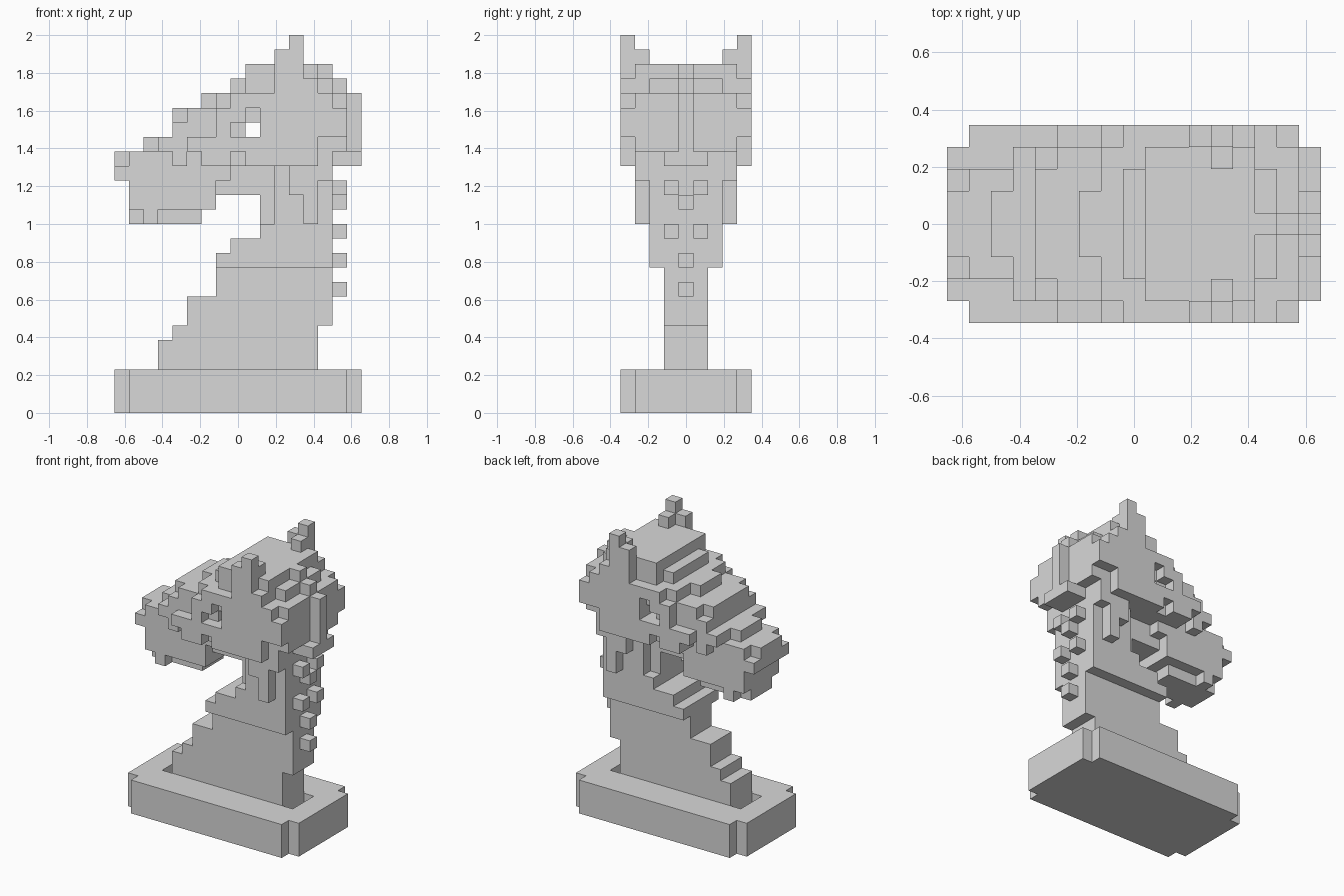
import bpy, bmesh, math

cube = bpy.data.objects.get("Cube")
if cube:
    bpy.data.objects.remove(cube, do_unlink=True)

S = 2 / 26                      # size of one block
NX, NY = 17, 9                  # grid width and depth

mat = bpy.data.materials.new("light grey")
mat.use_nodes = True
GREY = (0.69, 0.69, 0.69, 1)
mat.diffuse_color = GREY
mat.node_tree.nodes["Principled BSDF"].inputs["Base Color"].default_value = GREY


def box(i0, i1, j0, j1, k0, k1):
    """Blocks filling a range (upper ends not included)."""
    return {(i, j, k) for i in range(i0, i1) for j in range(j0, j1) for k in range(k0, k1)}


def both(cells):
    """Mirror blocks across the depth of the grid."""
    return cells | {(i, NY - 1 - j, k) for i, j, k in cells}


def layer(j0, j1, rows):
    """Stack rows (k0, k1, i0, i1) over a depth range, on both sides."""
    out = set()
    for k0, k1, i0, i1 in rows:
        out |= box(i0, i1, j0, j1, k0, k1)
    return both(out)


def build(name, cells, solid):
    """Skin the blocks of one part, leaving out faces hidden in the solid."""
    bm = bmesh.new()
    cache = {}

    def vert(p):
        if p not in cache:
            cache[p] = bm.verts.new(((p[0] - NX / 2) * S, (p[1] - NY / 2) * S, p[2] * S))
        return cache[p]

    for c in cells:
        for axis in range(3):
            for side in (0, 1):
                n = list(c)
                n[axis] += 2 * side - 1
                if tuple(n) in solid:
                    continue
                u, v = (axis + 1) % 3, (axis + 2) % 3
                ring = []
                for a, b in ((0, 0), (1, 0), (1, 1), (0, 1)):
                    p = list(c)
                    p[axis] += side
                    p[u] += a
                    p[v] += b
                    ring.append(vert(tuple(p)))
                bm.faces.new(ring if side else ring[::-1])
    bmesh.ops.dissolve_limit(bm, angle_limit=math.radians(1),
                             verts=bm.verts[:], edges=bm.edges[:])
    me = bpy.data.meshes.new(name)
    bm.to_mesh(me)
    bm.free()
    me.materials.append(mat)
    ob = bpy.data.objects.new(name, me)
    bpy.context.collection.objects.link(ob)


parts = {}

# Plinth with clipped corners and a slot that holds the neck
parts["plinth"] = (box(1, 16, 0, 9, 0, 3) | box(0, 17, 1, 8, 0, 3)) - box(2, 15, 3, 6, 2, 3)

# Slim lower neck, stepped at the front
parts["lower_neck"] = layer(3, 6, [(2, 5, 3, 14), (5, 6, 4, 14), (6, 8, 5, 15), (8, 10, 7, 15)])

# Wider upper neck
parts["upper_neck"] = (layer(2, 3, [(10, 11, 7, 15), (11, 12, 8, 15), (12, 13, 10, 15), (13, 17, 11, 15)])
                       | layer(3, 6, [(10, 11, 7, 15), (11, 12, 8, 15), (12, 17, 10, 15)]))

# Flaps hanging behind the jaw
parts["jaw_flaps"] = layer(1, 2, [(15, 17, 12, 13), (13, 17, 13, 14), (16, 17, 14, 15)])

# Muzzle and lower jaw, narrower than the head
parts["muzzle"] = (layer(3, 6, [(13, 14, 1, 6), (14, 15, 1, 7), (15, 16, 1, 10),
                                (16, 17, 0, 10), (17, 18, 0, 4)])
                   | layer(2, 3, [(13, 14, 2, 3), (14, 16, 1, 7), (16, 17, 0, 8), (17, 18, 1, 4)]))

# Head: middle, side and cheek layers
head = (layer(3, 6, [(17, 18, 4, 15), (18, 19, 2, 16), (19, 21, 4, 16), (21, 22, 6, 16),
                     (22, 23, 8, 15), (23, 24, 9, 14)])
        | layer(2, 3, [(17, 18, 4, 15), (18, 19, 3, 16), (19, 21, 4, 16), (21, 22, 7, 16),
                       (22, 23, 8, 15), (23, 24, 9, 14)])
        | layer(1, 2, [(17, 18, 4, 5), (17, 18, 6, 15), (18, 19, 3, 16), (19, 20, 4, 16),
                       (20, 21, 5, 16), (21, 22, 7, 16), (22, 23, 9, 14), (23, 24, 9, 14)])
        | layer(0, 1, [(17, 18, 6, 8), (17, 18, 9, 14), (18, 19, 5, 14), (19, 21, 7, 16),
                       (21, 22, 8, 15), (22, 23, 11, 14)]))
head -= box(9, 10, 0, 9, 19, 20)                                     # open eye
head -= both(box(8, 9, 0, 1, 19, 20) | box(9, 10, 0, 1, 20, 21))     # eye hollow
parts["head"] = head

# Pointed ears
parts["ears"] = (layer(0, 1, [(23, 25, 11, 13), (25, 26, 12, 13)])
                 | layer(1, 2, [(24, 25, 12, 13)]))

# Mane: a ridge behind the head, flaring at its foot
parts["mane_ridge"] = (layer(4, 5, [(18, 22, 16, 17), (22, 23, 15, 16), (23, 24, 14, 15)])
                       | layer(3, 6, [(17, 18, 15, 17)]))
parts["mane_ridge"] |= box(15, 16, 4, 5, 22, 23)

# Mane tufts down the back of the neck
parts["mane_tufts"] = (layer(4, 5, [(8, 9, 15, 16), (10, 11, 15, 16), (14, 15, 15, 16)])
                       | layer(3, 4, [(12, 13, 15, 16), (15, 16, 15, 16)]))

solid = set().union(*parts.values())
for name, cells in parts.items():
    build(name, cells, solid)
